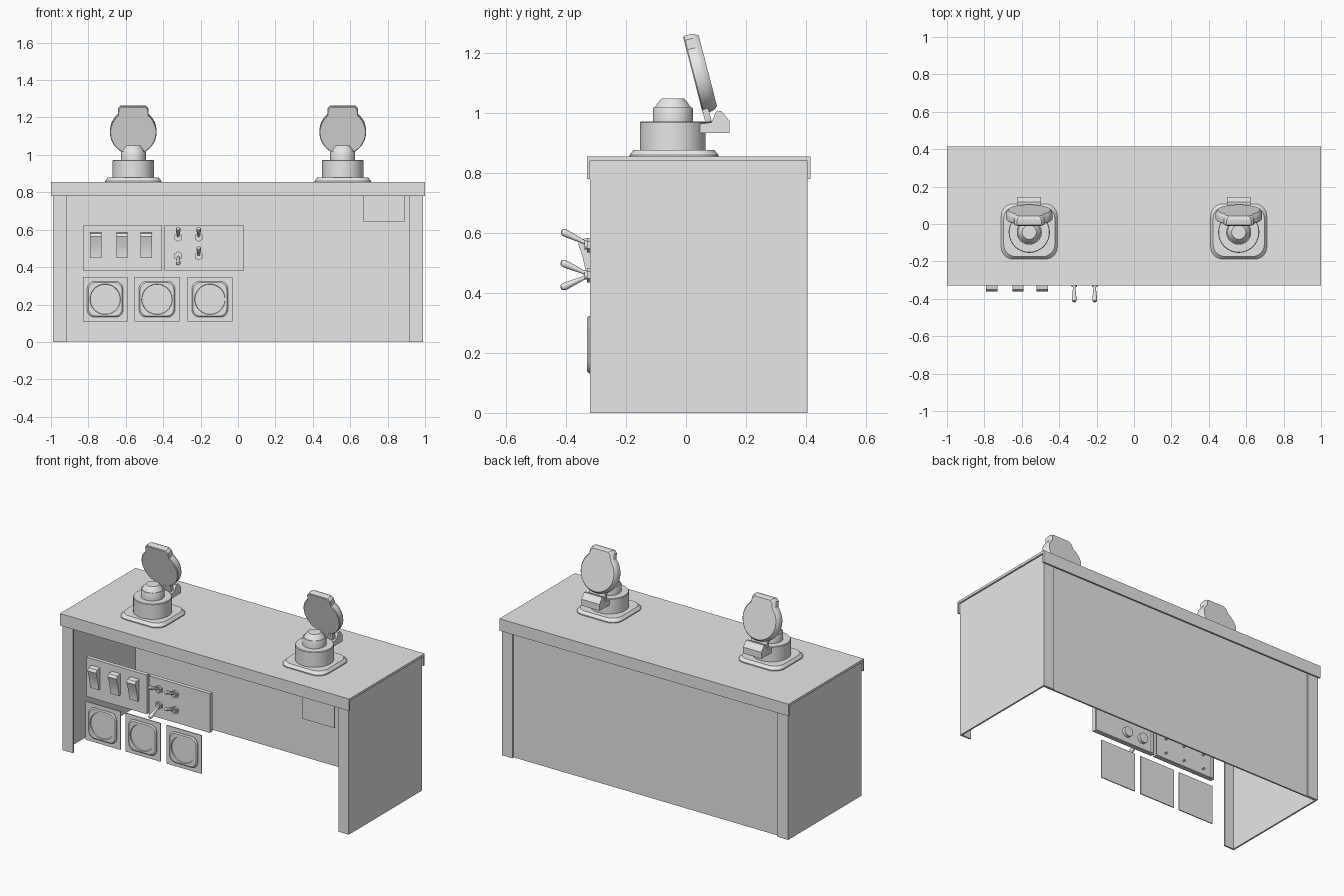
import bpy, bmesh
from math import sin, cos, pi, radians
from mathutils import Matrix, Vector

old = bpy.data.objects.get("Cube")
if old:
    bpy.data.objects.remove(old, do_unlink=True)

grey = bpy.data.materials.new("light_grey")
grey.use_nodes = True
colour = (0.8, 0.8, 0.8, 1)
grey.diffuse_color = colour
grey.node_tree.nodes["Principled BSDF"].inputs["Base Color"].default_value = colour


def finish(name, bm, smooth=True):
    bmesh.ops.recalc_face_normals(bm, faces=bm.faces)
    mesh = bpy.data.meshes.new(name)
    bm.to_mesh(mesh)
    bm.free()
    mesh.materials.append(grey)
    ob = bpy.data.objects.new(name, mesh)
    bpy.context.collection.objects.link(ob)
    if smooth:
        bpy.ops.object.select_all(action='DESELECT')
        ob.select_set(True)
        bpy.context.view_layer.objects.active = ob
        bpy.ops.object.shade_smooth_by_angle(angle=radians(30))
    return ob


def box(name, x0, x1, y0, y1, z0, z1):
    bm = bmesh.new()
    size = Matrix.Diagonal((x1 - x0, y1 - y0, z1 - z0, 1))
    mid = Vector((x0 + x1, y0 + y1, z0 + z1)) / 2
    bmesh.ops.create_cube(bm, size=1, matrix=Matrix.Translation(mid) @ size)
    return finish(name, bm, False)


def loft(name, rings, matrix):
    """Skin a stack of (outline, height) rings and cap both ends."""
    bm = bmesh.new()
    loops = [[bm.verts.new(matrix @ Vector((x, y, h))) for x, y in pts] for pts, h in rings]
    for a, b in zip(loops, loops[1:]):
        for i in range(len(a)):
            j = (i + 1) % len(a)
            bm.faces.new((a[i], a[j], b[j], b[i]))
    bm.faces.new(loops[0])
    bm.faces.new(loops[-1])
    return finish(name, bm)


def circle(r, n=32):
    return [(r * cos((i + 0.5) * 2 * pi / n), r * sin((i + 0.5) * 2 * pi / n)) for i in range(n)]


def rounded(hx, hy, r, n=8):
    pts = []
    for k, (sx, sy) in enumerate([(1, 1), (-1, 1), (-1, -1), (1, -1)]):
        for i in range(n):
            a = (k + i / (n - 1)) * pi / 2
            pts.append((sx * (hx - r) + r * cos(a), sy * (hy - r) + r * sin(a)))
    return pts


def at(x, y, z, tilt=0):
    return Matrix.Translation((x, y, z)) @ Matrix.Rotation(radians(tilt), 4, 'X')


def side_profile(name, pts, x, half):
    """Extrude a (y, z) profile across x."""
    turn = Matrix(((0, 0, 1, x), (1, 0, 0, 0), (0, 1, 0, 0), (0, 0, 0, 1)))
    return loft(name, [(pts, -half), (pts, half)], turn)


# Cabinet: folded lid, channel legs and back sheet
FRONT, BACK = -0.32, 0.405
box("lid_sheet", -1, 1, -0.33, 0.415, 0.84, 0.855)
box("lid_front_skirt", -1, 1, -0.33, FRONT, 0.78, 0.855)
box("lid_back_skirt", -1, 1, BACK, 0.415, 0.78, 0.855)
for side, s in (("left", 1), ("right", -1)):
    outer, inner, flange = 0.99 * s, 0.98 * s, 0.918 * s
    box(side + "_side_panel", min(outer, inner), max(outer, inner), FRONT, BACK, 0, 0.84)
    lo, hi = min(outer, flange), max(outer, flange)
    box(side + "_front_flange", lo, hi, FRONT, FRONT + 0.01, 0, 0.84)
    box(side + "_back_flange", lo, hi, BACK - 0.01, BACK, 0, 0.84)
box("back_panel", -0.98, 0.98, BACK - 0.02, BACK - 0.01, 0.003, 0.84)
box("front_label_plate", 0.67, 0.89, FRONT, FRONT + 0.008, 0.64, 0.84)

# Upper control trays with folded lips
for name, x0, x1 in (("switch_tray", -0.825, -0.407), ("toggle_tray", -0.392, 0.03)):
    z0, z1, deep = 0.38, 0.625, FRONT + 0.025
    box(name + "_face", x0, x1, FRONT, FRONT + 0.007, z0, z1)
    for x in (x0, x1 - 0.007):
        box(name + "_side_lip", x, x + 0.007, FRONT, deep, z0, z1)
    for z in (z0, z1 - 0.007):
        box(name + "_long_lip", x0, x1, FRONT, deep, z, z + 0.007)

# Rocker switches
rocker = [(-0.315, 0.45), (-0.335, 0.45), (-0.336, 0.48), (-0.345, 0.52),
          (-0.36, 0.565), (-0.35, 0.58), (-0.315, 0.585)]
for x in (-0.76, -0.62, -0.49):
    side_profile("rocker_switch", rocker, x, 0.03)
    for z in (0.43, 0.52):
        loft("switch_pin", [(circle(0.006, 8), 0), (circle(0.006, 8), 0.02)], at(x, -0.298, z, 90))

# Toggle switches
for x, z, tilt in ((-0.32, 0.56, 64), (-0.21, 0.56, 64), (-0.32, 0.46, 114), (-0.21, 0.46, 66)):
    nut, shank, body = circle(0.024, 6), circle(0.015, 16), circle(0.03, 20)
    loft("toggle_nut", [(nut, 0), (nut, 0.01)], at(x, FRONT, z, 90))
    loft("toggle_shank", [(shank, 0), (shank, 0.018)], at(x, FRONT, z, 90))
    loft("toggle_body", [(body, 0), (body, 0.02)], at(x, FRONT + 0.026, z, 90))
    steps = [(0.007, 0), (0.007, 0.03), (0.0125, 0.085), (0.0125, 0.096), (0.009, 0.104), (0.004, 0.107)]
    loft("toggle_lever", [(circle(r, 16), h) for r, h in steps], at(x, FRONT, z, tilt))

# Lower gauge plates with round dials
for x in (-0.71, -0.433, -0.15):
    box("gauge_plate", x - 0.12, x + 0.12, FRONT, FRONT + 0.006, 0.108, 0.348)
    loft("gauge_bezel", [(rounded(0.096, 0.096, 0.04), 0), (rounded(0.096, 0.096, 0.04), 0.004),
                         (rounded(0.09, 0.09, 0.04), 0.01), (circle(0.082), 0.01),
                         (circle(0.08), 0.004)], at(x, FRONT, 0.228, 90))

# Flap outline: disc with a square tab on top
tab, R, top = 0.08, 0.125, 0.142


def flap_outline(shrink):
    r, w, t = R - shrink, tab - shrink, top - shrink
    start = pi / 2 + 0.72
    arc = [start + (2 * pi - 1.44) * i / 32 for i in range(33)]
    pts = [(r * cos(a), r * sin(a)) for a in arc]
    return pts + [(w, t - 0.015), (w - 0.015, t), (0.015 - w, t), (-w, t - 0.015)]


# Sockets with open hinged flaps
hinge = [(0.03, 0.935), (0.145, 0.935), (0.145, 0.975), (0.118, 1.008),
         (0.1, 1.005), (0.085, 0.97), (0.03, 0.962)]
for x in (-0.56, 0.56):
    base = [(0.15, 0.148, 0), (0.15, 0.148, 0.008), (0.137, 0.134, 0.025)]
    loft("socket_flange", [(rounded(a, b, 0.065), h) for a, b, h in base], at(x, -0.04, 0.853))
    steps = [(0.11, 0), (0.11, 0.096), (0.107, 0.1), (0.067, 0.1), (0.067, 0.143), (0.065, 0.147),
             (0.06, 0.147), (0.05, 0.162), (0.038, 0.176), (0.03, 0.176)]
    loft("socket_body", [(circle(r, 48), h) for r, h in steps], at(x, -0.044, 0.873))
    side_profile("flap_hinge", hinge, x, 0.063)
    lean = at(x, 0.025, 1.12, 104.5)
    loft("socket_flap", [(flap_outline(0.012), -0.052), (flap_outline(0.003), -0.04),
                         (flap_outline(0), -0.03), (flap_outline(0), -0.004),
                         (flap_outline(0.004), 0)], lean)
    neck = rounded(0.055, 0.04, 0.01, 4)
    loft("flap_neck", [(neck, -0.022), (neck, -0.001)], lean @ Matrix.Translation((0, -0.12, 0)))
